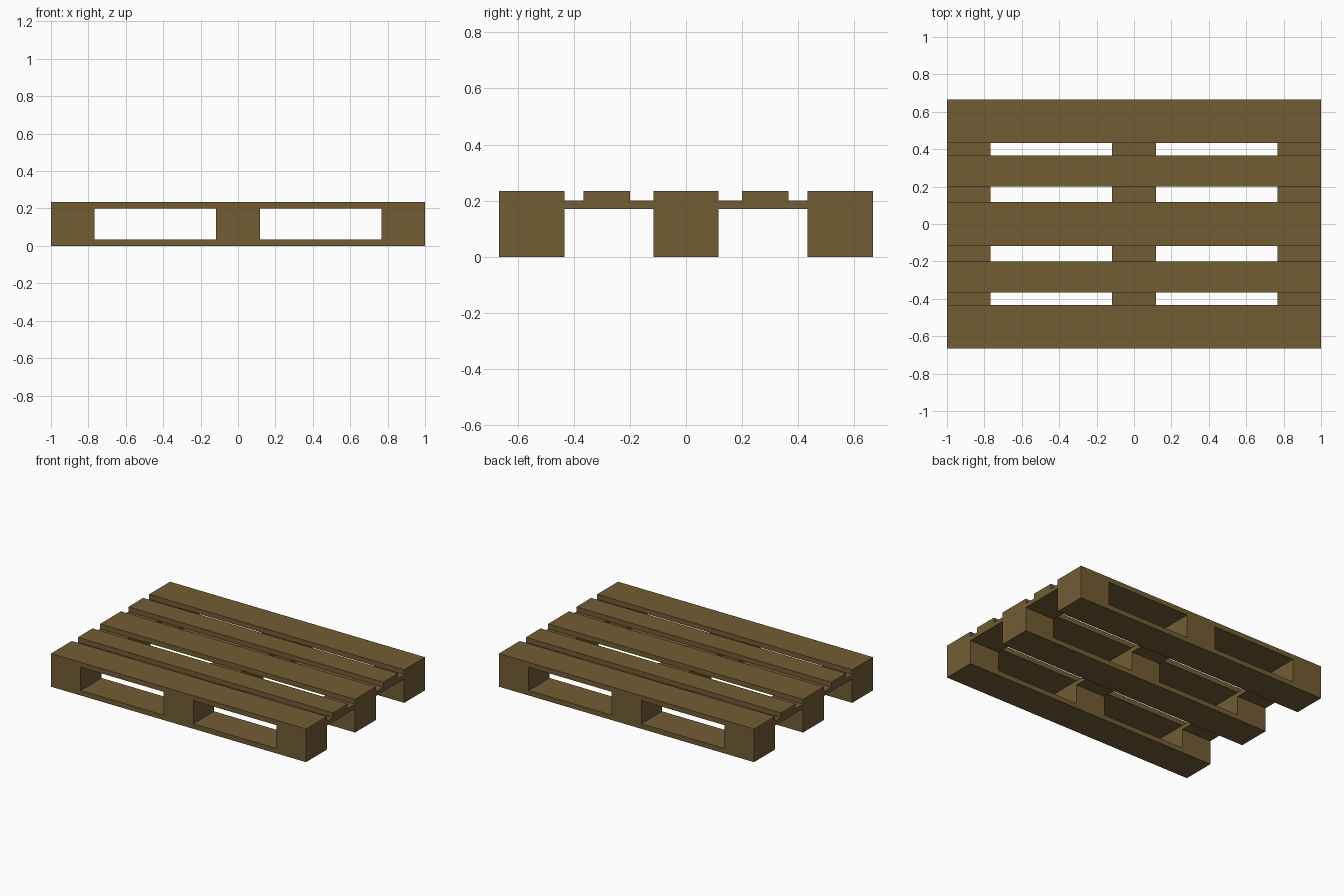
import bpy, bmesh
from mathutils import Matrix, Vector

if "Cube" in bpy.data.objects:
    bpy.data.objects.remove(bpy.data.objects["Cube"])

wood = bpy.data.materials.new("wood")
wood.diffuse_color = (0.17, 0.11, 0.034, 1)
wood.use_nodes = True
wood.node_tree.nodes["Principled BSDF"].inputs["Base Color"].default_value = wood.diffuse_color

W = 0.233           # block and wide board width
L, D = 2.0, 1.333   # overall length and depth
Z = (0.0, 0.035, 0.17, 0.20, 0.235)   # layer heights


def box(name, x, y, z0, z1, sx, sy):
    bm = bmesh.new()
    m = Matrix.Translation((x, y, (z0 + z1) / 2)) @ Matrix.Diagonal(Vector((sx, sy, z1 - z0, 1)))
    bmesh.ops.create_cube(bm, size=1, matrix=m)
    me = bpy.data.meshes.new(name)
    bm.to_mesh(me)
    bm.free()
    me.materials.append(wood)
    ob = bpy.data.objects.new(name, me)
    bpy.context.collection.objects.link(ob)


xs = [i * (L - W) / 2 for i in (-1, 0, 1)]
ys = [i * (D - W) / 2 for i in (-1, 0, 1)]

# bottom runners, and the blocks standing on them
for y in ys:
    box("bottom_runner", 0, y, Z[0], Z[1], L, W)
    for x in xs:
        box("spacer_block", x, y, Z[1], Z[2], W, W)

# cross boards over the blocks
for x in xs:
    box("cross_board", x, 0, Z[2], Z[3], W, D)

# top deck: three wide boards and two narrow ones
for y in ys:
    box("wide_deck_board", 0, y, Z[3], Z[4], L, W)
for y in (-0.283, 0.283):
    box("narrow_deck_board", 0, y, Z[3], Z[4], L, 0.166)
